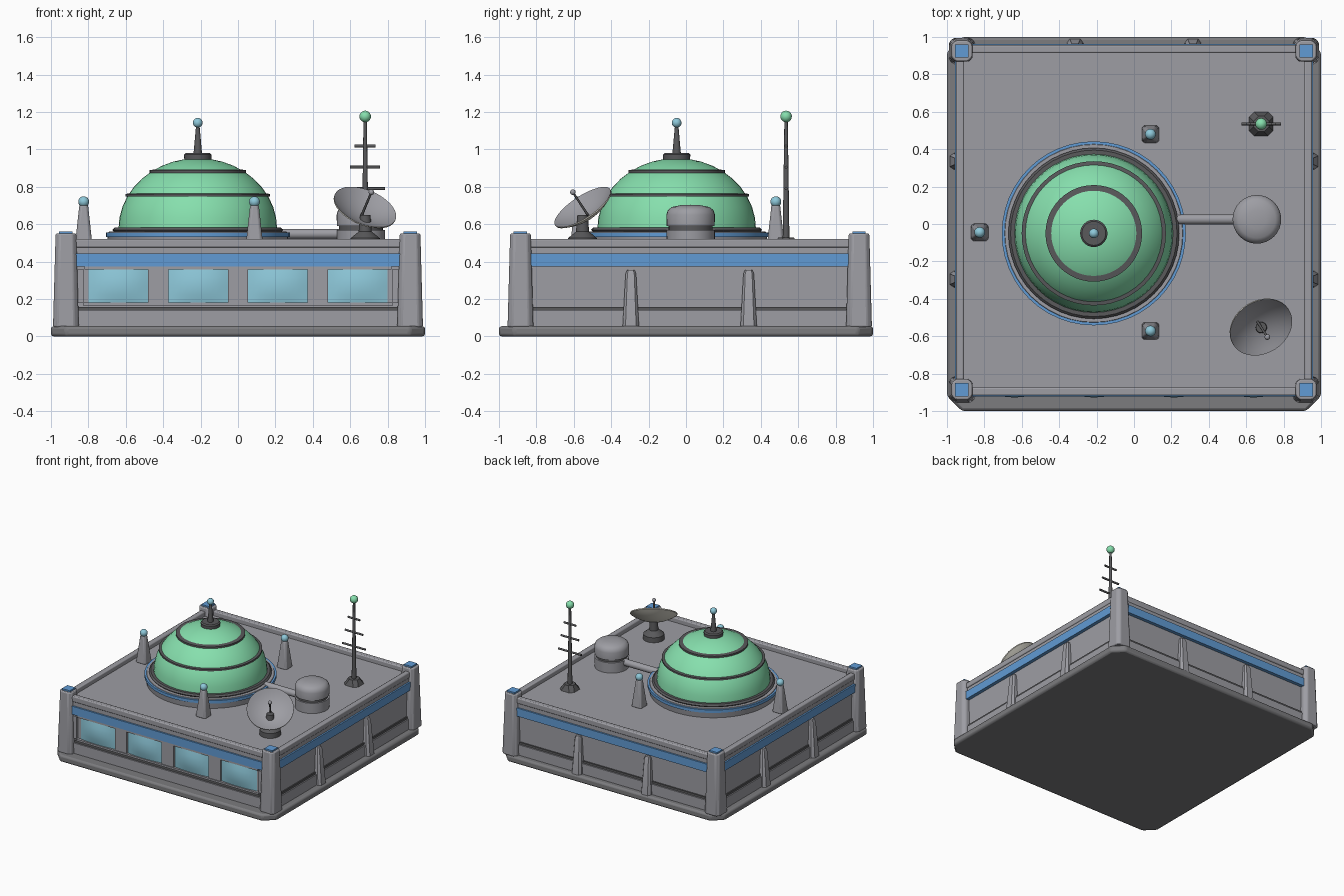
import bpy, bmesh, math
from mathutils import Vector

if "Cube" in bpy.data.objects:
    bpy.data.objects.remove(bpy.data.objects["Cube"])


def material(name, r, g, b):
    m = bpy.data.materials.new(name)
    m.use_nodes = True
    m.diffuse_color = (r, g, b, 1)
    m.node_tree.nodes["Principled BSDF"].inputs["Base Color"].default_value = (r, g, b, 1)
    return m


WALL = material("wall grey", 0.34, 0.34, 0.37)
PLINTH = material("plinth grey", 0.2, 0.2, 0.21)
DARK = material("dark metal", 0.1, 0.1, 0.105)
BLUE = material("trim blue", 0.12, 0.33, 0.66)
GREEN = material("dome green", 0.24, 0.74, 0.42)
GLASS = material("window blue", 0.27, 0.58, 0.7)
PALE = material("dish off white", 0.72, 0.7, 0.62)

CY = 0.02        # the building sits slightly behind the plinth's middle
HX, HY = 0.93, 0.915
ROOF = 0.485


def finish(name, bm, mat, smooth=35):
    bmesh.ops.recalc_face_normals(bm, faces=bm.faces)
    me = bpy.data.meshes.new(name)
    bm.to_mesh(me)
    bm.free()
    me.materials.append(mat)
    ob = bpy.data.objects.new(name, me)
    bpy.context.collection.objects.link(ob)
    bpy.context.view_layer.objects.active = ob
    for o in bpy.context.selected_objects:
        o.select_set(False)
    ob.select_set(True)
    if smooth:
        bpy.ops.object.shade_smooth_by_angle(angle=math.radians(smooth))
    return ob


def bevel(ob, width, segments=2):
    mod = ob.modifiers.new("bevel", "BEVEL")
    mod.width, mod.segments = width, segments
    mod.limit_method = "ANGLE"
    return ob


def block(name, mat, x, y, z0, z1, hx, hy, top=1.0, corner=0.0):
    """Box on z0..z1 with a scaled top and optionally chamfered upright edges."""
    bm = bmesh.new()
    bmesh.ops.create_cube(bm, size=2)
    for v in bm.verts:
        k = top if v.co.z > 0 else 1
        v.co = (x + v.co.x * hx * k, y + v.co.y * hy * k, z1 if v.co.z > 0 else z0)
    if corner:
        edges = [e for e in bm.edges if abs(e.verts[0].co.z - e.verts[1].co.z) > 1e-4]
        bmesh.ops.bevel(bm, geom=edges, offset=corner, segments=1, affect="EDGES")
    return finish(name, bm, mat, 30)


def lathe(name, mat, profile, x, y, steps=32):
    """Spin (radius, height) points around the upright axis."""
    bm = bmesh.new()
    verts = [bm.verts.new((r, 0, z)) for r, z in profile]
    edges = [bm.edges.new(p) for p in zip(verts, verts[1:])]
    bmesh.ops.spin(bm, geom=verts + edges, cent=(0, 0, 0), axis=(0, 0, 1),
                   angle=math.tau, steps=steps)
    bmesh.ops.remove_doubles(bm, verts=bm.verts, dist=1e-4)
    ob = finish(name, bm, mat)
    ob.location = (x, y, 0)
    return ob


def ball(name, mat, loc, r):
    bm = bmesh.new()
    bmesh.ops.create_uvsphere(bm, u_segments=16, v_segments=10, radius=r)
    ob = finish(name, bm, mat, 60)
    ob.location = loc
    return ob


def rod(name, mat, a, b, r1, r2, sides=12):
    a, b = Vector(a), Vector(b)
    bm = bmesh.new()
    bmesh.ops.create_cone(bm, cap_ends=True, segments=sides, radius1=r1, radius2=r2,
                          depth=(b - a).length)
    ob = finish(name, bm, mat, 50)
    ob.location = (a + b) / 2
    ob.rotation_euler = (b - a).to_track_quat("Z", "Y").to_euler()
    return ob


# Plinth and stepped walls
bevel(block("plinth", PLINTH, 0, 0, 0, 0.055, 1, 1, corner=0.08), 0.015)
block("lower_course", WALL, 0, CY, 0.055, 0.14, HX + 0.02, HY + 0.02)
block("dark_course", DARK, 0, CY, 0.138, 0.158, HX + 0.01, HY + 0.01)
block("main_wall", WALL, 0, CY, 0.156, ROOF, HX, HY)
block("blue_band", BLUE, 0, CY, 0.375, 0.442, HX + 0.028, HY + 0.028)
block("upper_wall", WALL, 0, CY, 0.44, 0.48, HX + 0.015, HY + 0.015)

# Parapet rails
for s, side in ((-1, "right"), (1, "left")):
    bevel(block("parapet_" + side, WALL, s * HX, CY, 0.475, 0.522, 0.022, HY), 0.008)
for s, side in ((-1, "front"), (1, "back")):
    bevel(block("parapet_" + side, WALL, 0, CY + s * HY, 0.475, 0.522, HX, 0.022), 0.008)

# Corner pillars with blue caps
for sx in (-1, 1):
    for sy in (-1, 1):
        x, y = sx * 0.92, CY + sy * 0.905
        bevel(block("corner_pillar", WALL, x, y, 0.05, 0.55, 0.069, 0.069, 0.8, 0.022), 0.008)
        block("pillar_cap", BLUE, x, y, 0.545, 0.562, 0.036, 0.036)


# Buttress ribs on the back and both sides
def rib(x, y, dx, dy):
    bm = bmesh.new()
    side = Vector((-dy, dx, 0))
    out = Vector((dx, dy, 0))
    rings = []
    for z, w, d in ((0.05, 0.044, 0.055), (0.335, 0.028, 0.03), (0.355, 0.02, 0.02)):
        base = Vector((x, y, z))
        rings.append([bm.verts.new(base + side * a * w + out * b)
                      for a, b in ((-1, -0.02), (-1, d * 0.6), (-0.65, d), (0.65, d), (1, d * 0.6), (1, -0.02))])
    for lo, hi in zip(rings, rings[1:]):
        for i in range(6):
            j = (i + 1) % 6
            bm.faces.new((lo[i], lo[j], hi[j], hi[i]))
    bm.faces.new(rings[0])
    bm.faces.new(rings[-1])
    finish("wall_rib", bm, WALL, 30)


for t in (-0.315, 0.315):
    rib(HX, CY + t, 1, 0)
    rib(-HX, CY + t, -1, 0)
    rib(t, CY + HY, 0, 1)

# Front windows: frame, mullions and softly bulging panes
FRONT = CY - HY
block("window_sill", WALL, 0, FRONT, 0.165, 0.18, 0.83, 0.025)
block("window_lintel", WALL, 0, FRONT, 0.358, 0.376, 0.82, 0.022)
for i in range(5):
    block("window_mullion", WALL, -0.852 + i * 0.426, FRONT, 0.178, 0.36,
          0.054 if 0 < i < 4 else 0.025, 0.018)
for i in range(4):
    bm = bmesh.new()
    bmesh.ops.create_grid(bm, x_segments=10, y_segments=4, size=1)
    for v in bm.verts:
        u, w = v.co.x, v.co.y
        v.co = (-0.639 + i * 0.426 + u * 0.161, FRONT - 0.002 - 0.03 * (1 - u * u) * (1 - 0.5 * w * w),
                0.269 + w * 0.091)
    pane = finish("window_pane", bm, GLASS, 60)
    if pane.data.polygons[0].normal.y > 0:
        pane.data.flip_normals()

# Dome with its base ring, hoops and spire
DX, DY = -0.215, -0.05
lathe("dome_base", WALL, [(0, ROOF - 0.01), (0.475, ROOF - 0.01), (0.485, 0.54), (0.475, 0.56), (0, 0.56)], DX, DY, 48)
lathe("dome_blue_ring", BLUE, [(0.47, 0.532), (0.492, 0.532), (0.492, 0.556), (0.47, 0.556), (0.47, 0.532)], DX, DY, 48)
lathe("dome_collar", DARK, [(0.4, 0.556), (0.445, 0.556), (0.457, 0.57), (0.445, 0.582), (0.4, 0.582)], DX, DY, 48)


def dome_radius(z):
    return 0.424 * math.sqrt(max(0, 1 - ((z - 0.575) / 0.378) ** 2))


heights = [0.575 + 0.378 * math.sin(k * math.pi / 20) for k in range(11)]
lathe("dome", GREEN, [(dome_radius(z), z) for z in heights], DX, DY, 48)
for z in (0.757, 0.884):
    r = dome_radius(z)
    lathe("dome_hoop", DARK, [(r - 0.02, z - 0.009), (r + 0.014, z - 0.009), (r + 0.014, z + 0.005),
                              (r - 0.02, z + 0.009)], DX, DY, 48)
lathe("dome_cap", DARK, [(0, 0.93), (0.072, 0.94), (0.073, 0.972), (0.064, 0.98), (0, 0.98)], DX, DY)
rod("dome_spire", DARK, (DX, DY, 0.975), (DX, DY, 1.13), 0.023, 0.009)
ball("dome_spire_light", GLASS, (DX, DY, 1.142), 0.026)

# Beacon posts around the dome
for x, y in ((-0.825, -0.045), (0.088, 0.48), (0.088, -0.572)):
    bevel(block("beacon_post", WALL, x, y, ROOF, 0.7, 0.047, 0.047, 0.5, 0.012), 0.005)
    ball("beacon_light", GLASS, (x, y, 0.72), 0.029)

# Storage tank and its pipe
TX, TY = 0.657, 0.025
lathe("tank", WALL, [(0, 0.59), (0.128, 0.59), (0.13, 0.65), (0.122, 0.675), (0.1, 0.692), (0.05, 0.702), (0, 0.704)], TX, TY)
lathe("tank_seam", DARK, [(0, 0.568), (0.118, 0.568), (0.118, 0.592), (0, 0.592)], TX, TY)
lathe("tank_base", WALL, [(0, ROOF), (0.128, ROOF), (0.13, 0.57), (0, 0.57)], TX, TY)
rod("tank_pipe", WALL, (DX + 0.43, TY, 0.548), (TX, TY, 0.548), 0.027, 0.027, 16)

# Antenna mast with crossbars
AX, AY = 0.68, 0.535
block("mast_foot", DARK, AX, AY, ROOF, 0.53, 0.064, 0.064, 0.65, 0.025)
rod("mast", DARK, (AX, AY, 0.52), (AX, AY, 1.16), 0.018, 0.009)
for z, half in ((0.79, 0.105), (0.905, 0.08), (1.018, 0.056)):
    rod("mast_crossbar", DARK, (AX - half, AY, z), (AX + half, AY, z), 0.008, 0.008, 8)
ball("mast_light", GREEN, (AX, AY, 1.176), 0.031)

# Tilted dish on its stand
axis = Vector((0.33, -0.515, 0.787)).normalized()
rim = Vector((0.68, -0.553, 0.692))
lathe("dish_stand", DARK, [(0, ROOF), (0.08, ROOF), (0.078, 0.525), (0.06, 0.54), (0.035, 0.56), (0.028, 0.65), (0, 0.65)],
      rim.x, rim.y)
R, DEPTH = 0.176, 0.058
inner = [(R * k / 8, DEPTH * ((k / 8) ** 2 - 1)) for k in range(9)]
outer = [(r, z - 0.008) for r, z in reversed(inner)]
dish = lathe("dish", WALL, inner + outer, 0, 0, 36)
dish.data.materials.append(PALE)
for p in dish.data.polygons:
    if p.normal.z < 0.2:
        p.material_index = 1
dish.location = rim
dish.rotation_euler = axis.to_track_quat("Z", "Y").to_euler()
rod("dish_feed", DARK, rim - axis * DEPTH, rim + axis * 0.1, 0.007, 0.006, 8)
ball("dish_feed_tip", WALL, rim + axis * 0.1, 0.015)
